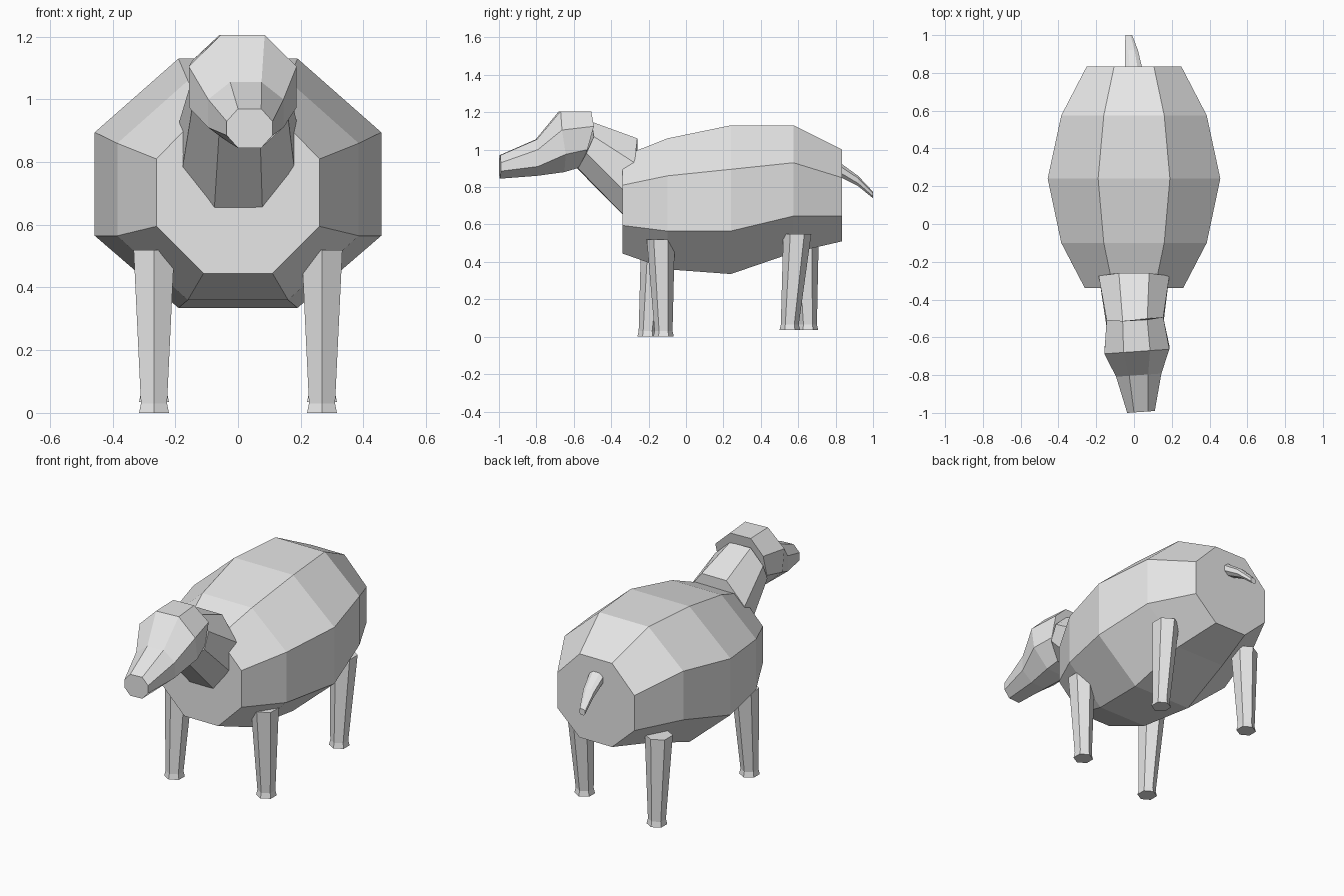
import bpy, bmesh, math
from mathutils import Vector

if "Cube" in bpy.data.objects:
    bpy.data.objects.remove(bpy.data.objects["Cube"], do_unlink=True)

grey = bpy.data.materials.new("plain_grey")
grey.use_nodes = True
grey.diffuse_color = (0.8, 0.8, 0.8, 1)
grey.node_tree.nodes["Principled BSDF"].inputs["Base Color"].default_value = (0.8, 0.8, 0.8, 1)


def loft(name, rings):
    """Skin a row of equal-sided rings and cap both ends."""
    bm = bmesh.new()
    loops = [[bm.verts.new(p) for p in ring] for ring in rings]
    n = len(loops[0])
    for a, b in zip(loops, loops[1:]):
        for k in range(n):
            j = (k + 1) % n
            bm.faces.new((a[k], a[j], b[j], b[k]))
    bm.faces.new(loops[0])
    bm.faces.new(loops[-1])
    bmesh.ops.recalc_face_normals(bm, faces=bm.faces[:])
    mesh = bpy.data.meshes.new(name)
    bm.to_mesh(mesh)
    bm.free()
    mesh.materials.append(grey)
    obj = bpy.data.objects.new(name, mesh)
    bpy.context.collection.objects.link(obj)
    return obj


def octagon(y, outer, inner, heights, cx=0, lean=(0, 0, 0, 0), yaw=0):
    """Eight-sided ring; heights run from top to bottom, lean shifts each level in y."""
    widths = (inner, outer, outer, inner)
    right = [(w, y + d, z) for w, z, d in zip(widths, heights, lean)]
    left = [(-x, yy, z) for x, yy, z in reversed(right)]
    return [Vector((x + cx, yy + yaw * x, z)) for x, yy, z in right + left]


def hexagon(x, y, z, r):
    return [Vector((x + r * math.sin(k * math.pi / 3), y + r * math.cos(k * math.pi / 3), z))
            for k in range(6)]


# Barrel body
loft("body", [
    octagon(-0.34, 0.26, 0.11, (0.965, 0.81, 0.595, 0.445)),
    octagon(-0.10, 0.385, 0.16, (1.06, 0.86, 0.565, 0.36)),
    octagon(0.24, 0.457, 0.19, (1.13, 0.895, 0.565, 0.335)),
    octagon(0.575, 0.385, 0.16, (1.13, 0.93, 0.645, 0.45)),
    octagon(0.835, 0.25, 0.105, (1.0, 0.85, 0.645, 0.51)),
])

# Neck, running into the chest
loft("neck", [
    octagon(-0.26, 0.187, 0.08, (1.06, 0.93, 0.72, 0.58), lean=(0, -0.015, -0.01, -0.005)),
    octagon(-0.50, 0.15, 0.065, (1.15, 1.07, 0.98, 0.9), cx=0.005,
            lean=(-0.01, 0, -0.04, -0.08), yaw=0.05),
])

# Head, turned a little to its left
loft("head", [
    octagon(-0.50, 0.15, 0.065, (1.205, 1.125, 1.0, 0.905), cx=0.005,
            lean=(-0.01, 0, -0.035, -0.07), yaw=0.05),
    octagon(-0.675, 0.172, 0.07, (1.205, 1.105, 0.975, 0.88), cx=0.015,
            lean=(0, 0, 0.02, 0.02), yaw=0.07),
    octagon(-0.80, 0.12, 0.05, (1.055, 1.0, 0.91, 0.86), cx=0.025, yaw=0.07),
    octagon(-0.995, 0.073, 0.037, (0.97, 0.93, 0.885, 0.845), cx=0.037, yaw=0.07),
])

# Tail
loft("tail", [
    octagon(0.81, 0.047, 0.022, (0.94, 0.92, 0.885, 0.86)),
    octagon(0.92, 0.034, 0.016, (0.86, 0.848, 0.82, 0.805), cx=-0.013),
    octagon(1.0, 0.018, 0.009, (0.775, 0.767, 0.75, 0.74), cx=-0.028),
])

# Legs: name, side, hip y, foot y, top height, ground height
legs = [
    ("front_left_leg", 1, -0.135, -0.12, 0.52, 0),
    ("front_right_leg", -1, -0.165, -0.205, 0.52, 0),
    ("back_left_leg", 1, 0.595, 0.555, 0.55, 0.035),
    ("back_right_leg", -1, 0.635, 0.652, 0.55, 0.035),
]
for name, side, hip, foot, top, ground in legs:
    x = side * 0.268
    loft(name, [
        hexagon(x, hip, top, 0.075),
        hexagon(x, foot, ground + 0.03, 0.048),
        hexagon(x, foot, ground, 0.055),
    ])
